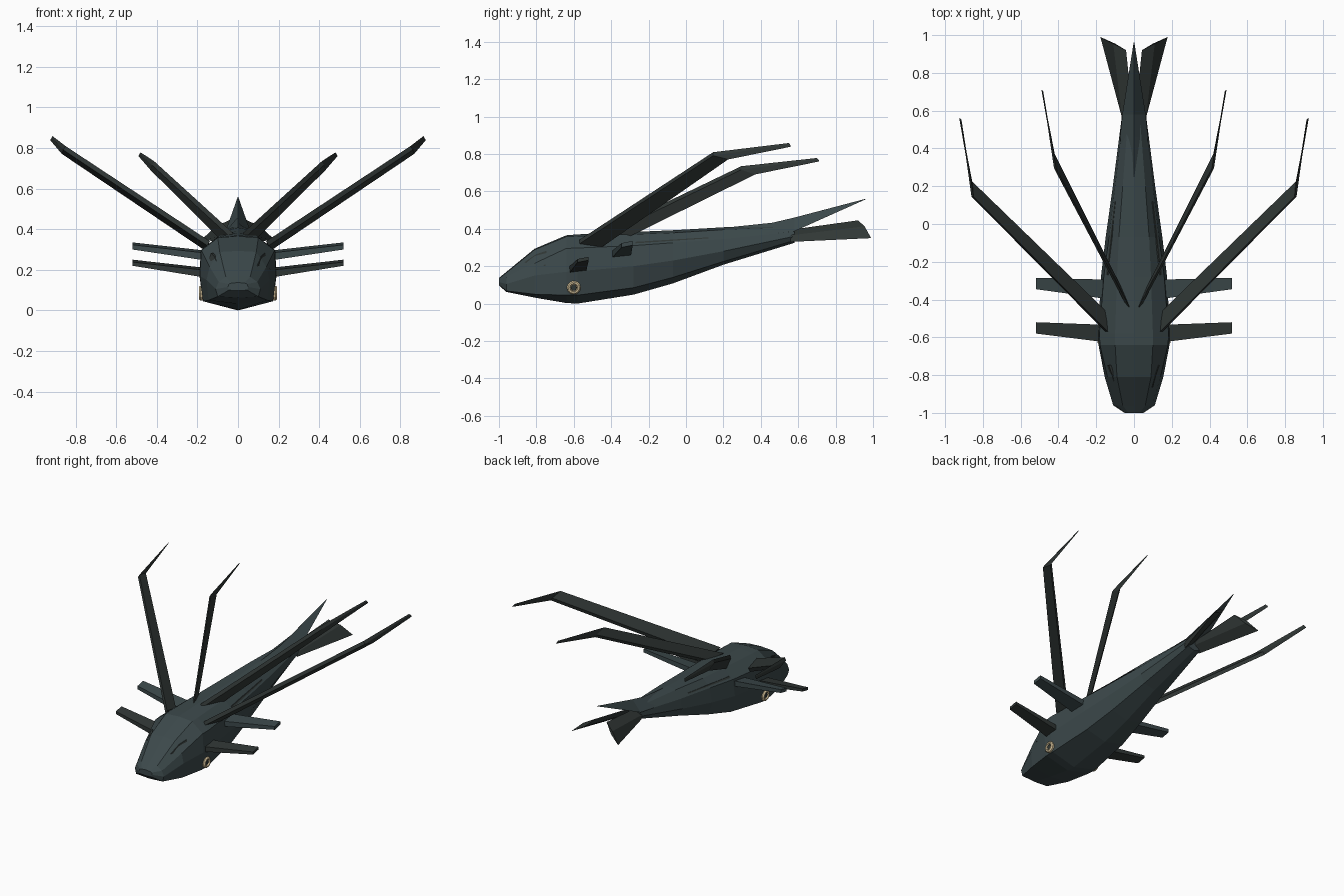
import bpy, bmesh, math
from mathutils import Vector
from mathutils.bvhtree import BVHTree

if "Cube" in bpy.data.objects:
    bpy.data.objects.remove(bpy.data.objects["Cube"])


def mat(name, c):
    m = bpy.data.materials.new(name)
    m.diffuse_color = (*c, 1)
    m.use_nodes = True
    m.node_tree.nodes["Principled BSDF"].inputs["Base Color"].default_value = m.diffuse_color
    return m


HULL = mat("hull_slate", (0.045, 0.066, 0.07))
DARK = mat("blade_dark", (0.03, 0.038, 0.036))
TAN = mat("ring_tan", (0.68, 0.55, 0.33))


def loft(name, rings, material, mirror=False):
    """Skin closed rings of points, cap both ends, optionally mirror in x."""
    bm = bmesh.new()
    vs = [[bm.verts.new(p) for p in r] for r in rings]
    n = len(rings[0])
    for a, b in zip(vs, vs[1:]):
        for i in range(n):
            j = (i + 1) % n
            bm.faces.new((a[i], a[j], b[j], b[i]))
    bm.faces.new(vs[0][::-1])
    bm.faces.new(vs[-1])
    bmesh.ops.remove_doubles(bm, verts=bm.verts, dist=1e-5)
    bmesh.ops.recalc_face_normals(bm, faces=bm.faces)
    me = bpy.data.meshes.new(name)
    bm.to_mesh(me)
    bm.free()
    ob = bpy.data.objects.new(name, me)
    bpy.context.collection.objects.link(ob)
    me.materials.append(material)
    if mirror:
        ob.modifiers.new("Mirror", 'MIRROR')
    return ob


# Fuselage: y, top z, shoulder x/z, upper side x/z, mid x/z, low x/z, bottom z
SECTIONS = [
    (-1.00, .137, .03, .135, .045, .130, .050, .115, .045, .100, .097),
    (-0.96, .170, .06, .165, .095, .140, .110, .105, .100, .068, .062),
    (-0.81, .293, .09, .288, .140, .215, .155, .150, .145, .050, .032),
    (-0.64, .365, .10, .358, .180, .295, .188, .170, .172, .045, .003),
    (-0.58, .370, .10, .360, .183, .297, .190, .172, .172, .045, .000),
    (-0.28, .383, .09, .370, .160, .310, .175, .200, .145, .085, .048),
    (-0.07, .392, .08, .378, .132, .325, .150, .230, .118, .140, .108),
    (0.20, .408, .06, .395, .100, .345, .112, .280, .085, .225, .208),
    (0.58, .420, .03, .410, .055, .385, .063, .360, .045, .338, .325),
]
rings = []
for y, zt, *s, zb in SECTIONS:
    half = list(zip(s[0::2], s[1::2]))
    rings.append([(0, y, zt)] + [(x, y, z) for x, z in half] + [(0, y, zb)]
                 + [(-x, y, z) for x, z in half[::-1]])
hull = loft("fuselage", rings, HULL)

# Upper tail spike and the two lower tail fins
loft("tail_spike", [
    [(0, .20, .405), (.03, .20, .37), (-.03, .20, .37)],
    [(0, .46, .432), (.074, .46, .375), (-.074, .46, .375)],
    [(0, .58, .46), (.062, .58, .387), (-.062, .58, .387)],
    [(0, .96, .56), (.002, .96, .557), (-.002, .96, .557)]], HULL)
loft("tail_fin", [
    [(.01, .56, .395), (.063, .56, .365), (.055, .56, .33), (.005, .56, .365)],
    [(.042, .92, .445), (.11, .955, .413), (.178, .99, .350), (.10, .955, .39)]], DARK, True)


def wing(name, root, elbow, tip):
    """Thin jointed blade; each station is (leading point, trailing point, thickness)."""
    r = []
    for a, b, t in (root, elbow, tip):
        a, b = Vector(a), Vector(b)
        up = Vector((-.5, 0, .85)) * t / 2
        r.append([a + up, b + up, b - up, a - up])
    loft(name, r, DARK, True)


# Four long folded wings
wing("outer_wing", ((.145, -.57, .33), (.155, -.46, .305), .025),
     ((.855, .145, .800), (.862, .225, .780), .022),
     ((.915, .55, .855), (.923, .56, .842), .008))
wing("inner_wing", ((.03, -.44, .37), (.07, -.34, .35), .025),
     ((.418, .295, .725), (.425, .37, .70), .022),
     ((.482, .70, .775), (.488, .71, .763), .008))


# Short stub arms on the flanks
def stub(name, stations, material):
    loft(name, [[(x, y0, z0), (x, y1, z0 + .012), (x, y1, z1), (x, y0, z1 - .012)]
                for x, y0, y1, z0, z1 in stations], material, True)


stub("front_stub", [(.12, -.63, -.535, .155, .205), (.52, -.58, -.52, .22, .25)], DARK)
stub("rear_stub", [(.12, -.40, -.295, .24, .29), (.52, -.345, -.285, .30, .335)], HULL)

# Side panels laid on the hull: cockpit window, shoulder panel, flank seam
bm = bmesh.new()
bm.from_mesh(hull.data)
tree = BVHTree.FromBMesh(bm)


def panel(name, pts):
    outer = []
    for y, z in pts:
        hit = tree.ray_cast(Vector((1, y, z)), Vector((-1, 0, 0)))
        if hit[0]:
            outer.append(hit[0] + hit[1] * .003)
    if len(outer) > 2:
        loft(name, [[p - Vector((.012, 0, 0)) for p in outer], outer], DARK, True)


panel("side_window", [(-.865, .218), (-.80, .262), (-.745, .28), (-.75, .20)])
panel("flank_seam", [(-.27, .328), (.12, .352), (.12, .347), (-.27, .320)])
bm.free()


# Round lamps low on each side
def ring_points(x, r, n=12):
    return [(x, -.60 + r * math.cos(2 * math.pi * i / n),
             .085 + r * math.sin(2 * math.pi * i / n)) for i in range(n)]


loft("lamp_ring", [ring_points(.165, .037), ring_points(.185, .037), ring_points(.193, .030),
                   ring_points(.193, .022), ring_points(.182, .018)], TAN, True)
loft("lamp_core", [ring_points(.175, .019, 6), ring_points(.187, .016, 6)], DARK, True)
